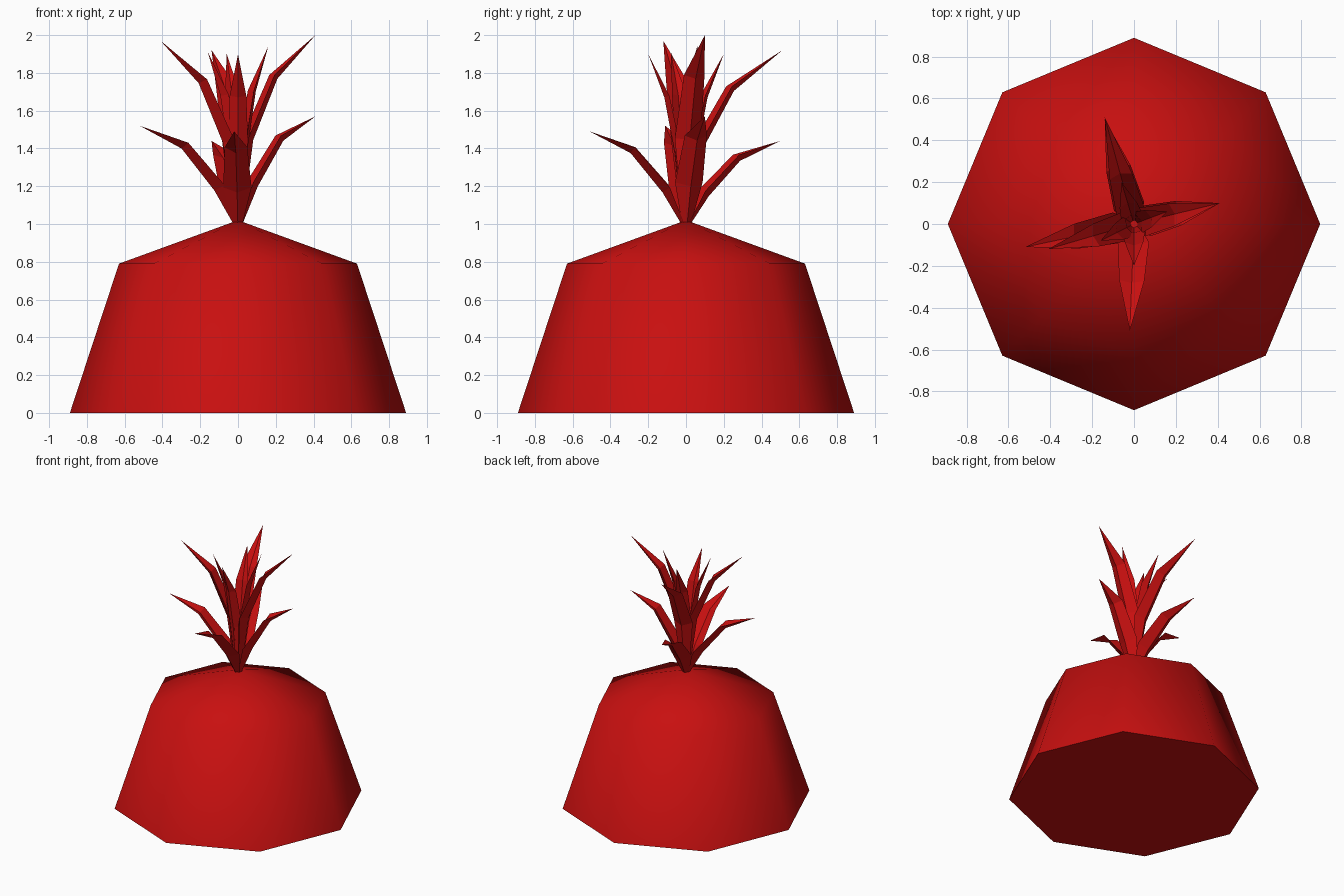
import bpy, bmesh, math
from mathutils import Vector

cube = bpy.data.objects.get("Cube")
if cube:
    bpy.data.objects.remove(cube, do_unlink=True)

red = bpy.data.materials.new("deep_red")
red.use_nodes = True
colour = (0.58, 0.005, 0.005, 1)
red.diffuse_color = colour
red.node_tree.nodes["Principled BSDF"].inputs["Base Color"].default_value = colour


def finish(name, bm):
    bmesh.ops.recalc_face_normals(bm, faces=bm.faces)
    mesh = bpy.data.meshes.new(name)
    bm.to_mesh(mesh)
    bm.free()
    mesh.materials.append(red)
    obj = bpy.data.objects.new(name, mesh)
    bpy.context.collection.objects.link(obj)
    return obj


def skin(bm, rings):
    for low, high in zip(rings, rings[1:]):
        n = len(low)
        for i in range(n):
            bm.faces.new((low[i], low[(i + 1) % n], high[(i + 1) % n], high[i]))


def fan(bm, ring, apex):
    tip = bm.verts.new(apex)
    for i in range(len(ring)):
        bm.faces.new((ring[i], ring[(i + 1) % len(ring)], tip))


# Eight-sided dome with a flat underside
bm = bmesh.new()
rings = [[bm.verts.new((r * math.cos(i * math.pi / 4), r * math.sin(i * math.pi / 4), z))
          for i in range(8)] for r, z in ((0.89, 0), (0.63, 0.79))]
skin(bm, rings)
fan(bm, rings[-1], (0, 0, 1.02))
bm.faces.new(rings[0])
dome = finish("fruit_body", bm)
bpy.ops.object.select_all(action='DESELECT')
dome.select_set(True)
bpy.context.view_layer.objects.active = dome
bpy.ops.object.shade_smooth_by_angle(angle=math.radians(70))


# Folded leaf: a creased section swept from the crown out to a point
def leaf(name, tip, belly, knee, width):
    tip = Vector(tip)
    flat = Vector((tip.x, tip.y, 0))
    out = flat.normalized()
    side = Vector((-out.y, out.x, 0))
    root = 1.0

    def spot(along, up):
        return flat * along + Vector((0, 0, root + (tip.z - root) * up))

    path = [out * 0.015 + Vector((0, 0, root)), spot(*belly), spot(*knee), tip]
    bm = bmesh.new()
    rings = []
    for i, scale in enumerate((0.33, 1.0, 0.8)):
        tangent = (path[i + 1] - path[max(i - 1, 0)]).normalized()
        inner = side.cross(tangent)
        if inner.z < 0:
            inner.negate()
        w = width * scale
        c = path[i]
        rings.append([bm.verts.new(p) for p in (
            c + side * w + inner * w * 0.3, c - inner * w * 0.05,
            c - side * w + inner * w * 0.3, c - inner * w * 0.35)])
    skin(bm, rings)
    fan(bm, rings[-1], tip)
    bm.faces.new(rings[0])
    finish(name, bm)


# Leaf tiers: belly and knee as fractions along and up, half width, tips
tiers = {
    "lower_leaf": ((0.2, 0.37), (0.55, 0.8), 0.075,
                   {"left": (0.41, 0.1, 1.57), "right": (-0.52, -0.11, 1.52),
                    "front": (-0.02, -0.51, 1.49), "back": (-0.14, 0.5, 1.44)}),
    "upper_leaf": ((0.14, 0.45), (0.47, 0.78), 0.07,
                   {"left": (0.41, 0.1, 2.0), "right": (-0.41, -0.12, 1.97),
                    "back": (-0.14, 0.51, 1.92)}),
    "inner_leaf": ((0.2, 0.42), (0.5, 0.75), 0.055,
                   {"left": (0.16, 0.06, 1.94), "right": (-0.16, -0.08, 1.91),
                    "front": (0, -0.2, 1.9), "back": (-0.06, 0.2, 1.9)}),
}
for tier, (belly, knee, width, tips) in tiers.items():
    for place, tip in tips.items():
        leaf(tier + "_" + place, tip, belly, knee, width)
